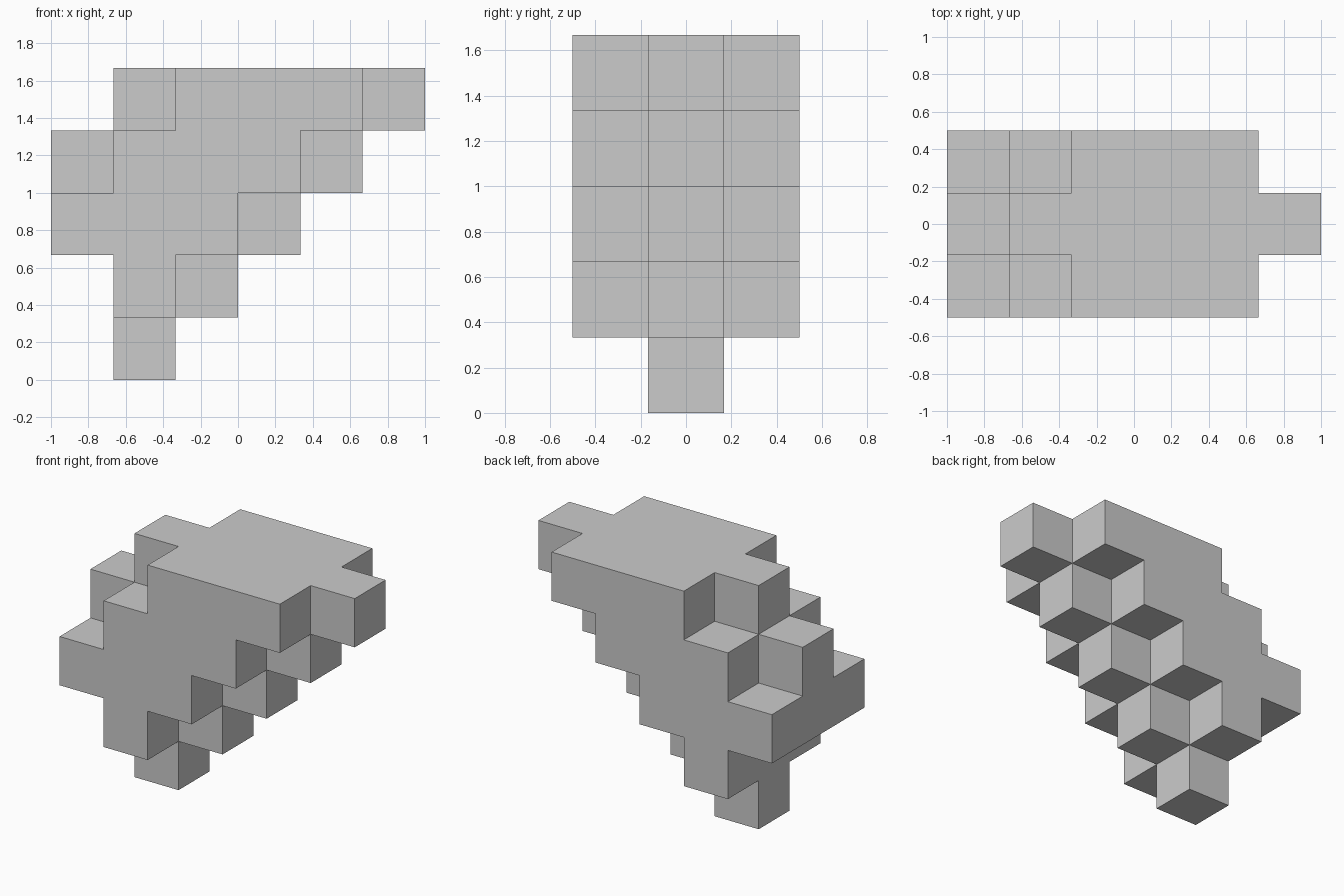
import bpy, bmesh
from mathutils import Vector

if "Cube" in bpy.data.objects:
    bpy.data.objects.remove(bpy.data.objects["Cube"])

U = 1 / 3  # edge of one cube

# First and last cube along x in each layer, bottom to top
CENTRE = [(1, 1), (1, 2), (0, 3), (0, 4), (1, 5)]
SIDES = [None, (1, 1), (0, 2), (1, 3), (2, 4)]

# Filled cells: mirrored side slabs around the centre slab
cells = set()
for rows, spans in (((0,), CENTRE), ((-1, 1), SIDES)):
    for z, span in enumerate(spans):
        if span:
            for x in range(span[0], span[1] + 1):
                cells.update((x, y, z) for y in rows)

# Exposed faces of the cubes only
bm = bmesh.new()
for c in cells:
    for axis in range(3):
        for s in (-1, 1):
            n = [0, 0, 0]
            n[axis] = s
            if tuple(a + b for a, b in zip(c, n)) in cells:
                continue
            mid = Vector(((c[0] - 2.5) * U, c[1] * U, (c[2] + 0.5) * U))
            nv = Vector(n)
            u = Vector([float(i == (axis + 1) % 3) for i in range(3)])
            v = nv.cross(u)
            bm.faces.new([bm.verts.new(mid + (nv + a * u + b * v) * U / 2)
                          for a, b in ((-1, -1), (1, -1), (1, 1), (-1, 1))])
bmesh.ops.remove_doubles(bm, verts=bm.verts[:], dist=1e-4)

# Merge flat regions into single faces
bmesh.ops.dissolve_limit(bm, angle_limit=0.01, verts=bm.verts[:], edges=bm.edges[:])

mesh = bpy.data.meshes.new("stepped_block")
bm.to_mesh(mesh)
bm.free()
bpy.context.collection.objects.link(bpy.data.objects.new("stepped_block", mesh))
